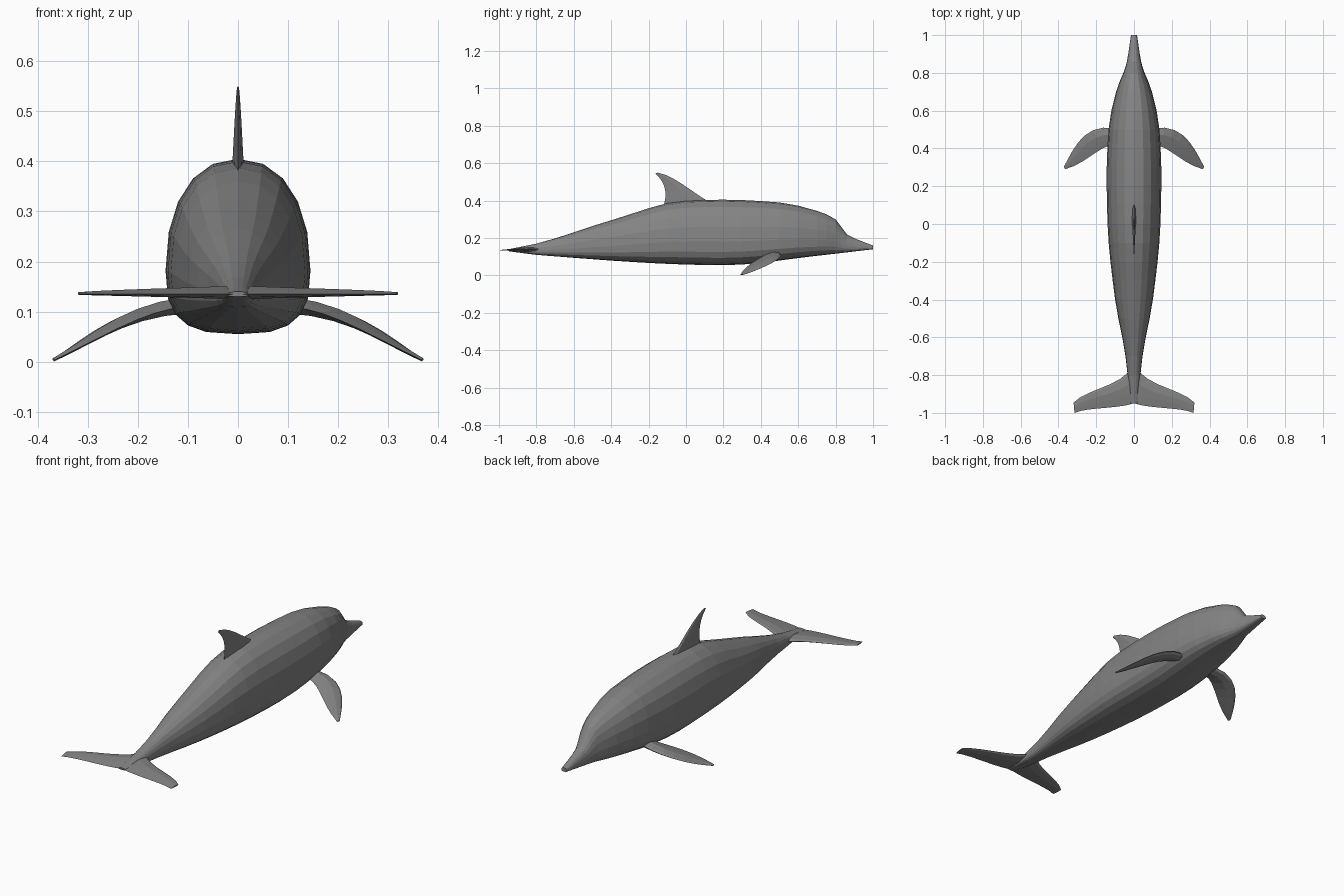
import bpy
import bmesh
from math import cos, sin, tau, copysign
from mathutils import Vector
from mathutils.geometry import interpolate_bezier

cube = bpy.data.objects.get("Cube")
if cube:
    bpy.data.objects.remove(cube)

grey = bpy.data.materials.new("dolphin grey")
grey.use_nodes = True
colour = (0.23, 0.23, 0.23, 1)
grey.diffuse_color = colour
grey.node_tree.nodes["Principled BSDF"].inputs["Base Color"].default_value = colour


def loft(name, rings):
    """Skin a list of equal rings, close both ends and face everything outward."""
    bm = bmesh.new()
    loops = [[bm.verts.new(point) for point in ring] for ring in rings]
    for near, far in zip(loops, loops[1:]):
        for i in range(len(near)):
            bm.faces.new((near[i - 1], near[i], far[i], far[i - 1]))
    bm.faces.new(loops[0])
    bm.faces.new(loops[-1])
    bmesh.ops.recalc_face_normals(bm, faces=bm.faces)
    mesh = bpy.data.meshes.new(name)
    bm.to_mesh(mesh)
    bm.free()
    mesh.materials.append(grey)
    bpy.context.collection.objects.link(bpy.data.objects.new(name, mesh))


def outline(keys, y):
    """Read a smooth curve through the keys without overshooting them."""
    steps = [(b[1] - a[1]) / (b[0] - a[0]) for a, b in zip(keys, keys[1:])]
    slopes = [steps[0]]
    for before, after in zip(steps, steps[1:]):
        product = before * after
        slopes.append(2 * product / (before + after) if product > 0 else 0)
    slopes.append(steps[-1])
    k = max(i for i in range(len(steps)) if i == 0 or keys[i][0] <= y)
    (start, low), (end, high) = keys[k], keys[k + 1]
    span = end - start
    t = (y - start) / span
    ease = t * t * (3 - 2 * t)
    bend = slopes[k] * (1 - t) - slopes[k + 1] * t
    return low + (high - low) * ease + span * t * (1 - t) * bend


def body_ring(y):
    """Egg-shaped section: widest low down, with a flatter belly than back."""
    width, low, high = (outline(keys, y) for keys in (WIDTH, BELLY, BACK))
    waist = low + (high - low) * 0.36
    ring = []
    for i in range(SIDES):
        c, s = cos(tau * i / SIDES), sin(tau * i / SIDES)
        power = 0.9 if s > 0 else 0.7
        reach = high - waist if s > 0 else waist - low
        ring.append((copysign(abs(c) ** power, c) * width, y,
                     waist + copysign(abs(s) ** power, s) * reach))
    return ring


def fin_rings(lead, trail, thickness, tip_scale, steps=8):
    """Lens-shaped sections between a leading and a trailing Bezier edge."""
    edges = [interpolate_bezier(*map(Vector, edge), steps) for edge in (lead, trail)]
    rings = []
    for i, (front, rear) in enumerate(zip(*edges)):
        t = i / (steps - 1)
        swell = Vector(thickness) * (1 + (tip_scale - 1) * t)
        upper = [front.lerp(rear, chord) + swell * bulge for chord, bulge in LENS]
        lower = [front.lerp(rear, chord) - swell * bulge for chord, bulge in LENS[-2:0:-1]]
        rings.append(upper + lower)
    return rings


def mirrored(rings):
    return [[(-p.x, p.y, p.z) for p in ring] for ring in rings]


# Body with forehead and beak: outlines as (y, value)
SIDES = 20
BACK = [(-0.95, 0.14), (-0.8, 0.17), (-0.4, 0.295), (0, 0.4), (0.2, 0.405), (0.5, 0.39),
        (0.7, 0.345), (0.8, 0.3), (0.86, 0.22), (1, 0.16)]
BELLY = [(-0.95, 0.13), (-0.8, 0.11), (0.2, 0.055), (0.7, 0.105), (1, 0.14)]
WIDTH = [(-0.95, 0.02), (-0.7, 0.045), (-0.4, 0.1), (0, 0.14), (0.25, 0.145), (0.5, 0.135),
         (0.7, 0.095), (0.85, 0.04), (1, 0.016)]
stations = [i / 10 for i in range(-9, 11)] + [-0.95, 0.75, 0.83, 0.86, 0.95]
loft("body", [body_ring(y) for y in sorted(stations)])

# Fin section: chord fraction, thickness fraction
LENS = [(0, 0), (0.1, 0.6), (0.4, 1), (0.7, 0.6), (1, 0)]

# Swept dorsal fin
loft("dorsal_fin", fin_rings(
    lead=[(0, 0.15, 0.38), (0, 0.06, 0.42), (0, -0.05, 0.53), (0, -0.15, 0.55)],
    trail=[(0, -0.13, 0.35), (0, -0.09, 0.43), (0, -0.11, 0.5), (0, -0.165, 0.545)],
    thickness=(0.013, 0, 0), tip_scale=0.15))

# Tail flukes, joined across the middle
fluke = fin_rings(
    lead=[(0, -0.74, 0.14), (0.05, -0.86, 0.14), (0.25, -0.87, 0.14), (0.32, -0.945, 0.137)],
    trail=[(0, -0.95, 0.135), (0.1, -0.98, 0.135), (0.25, -0.97, 0.135), (0.315, -1, 0.135)],
    thickness=(0, 0, 0.014), tip_scale=0.2)
loft("tail_flukes", mirrored(fluke[:0:-1]) + fluke)

# Curved flippers, one on each side
flipper = fin_rings(
    lead=[(0.1, 0.505, 0.115), (0.26, 0.54, 0.1), (0.32, 0.4, 0.03), (0.37, 0.305, 0.004)],
    trail=[(0.1, 0.42, 0.11), (0.18, 0.42, 0.105), (0.25, 0.32, 0.06), (0.365, 0.29, 0.004)],
    thickness=(0.006, 0, 0.016), tip_scale=0.2)
loft("left_flipper", flipper)
loft("right_flipper", mirrored(flipper))
